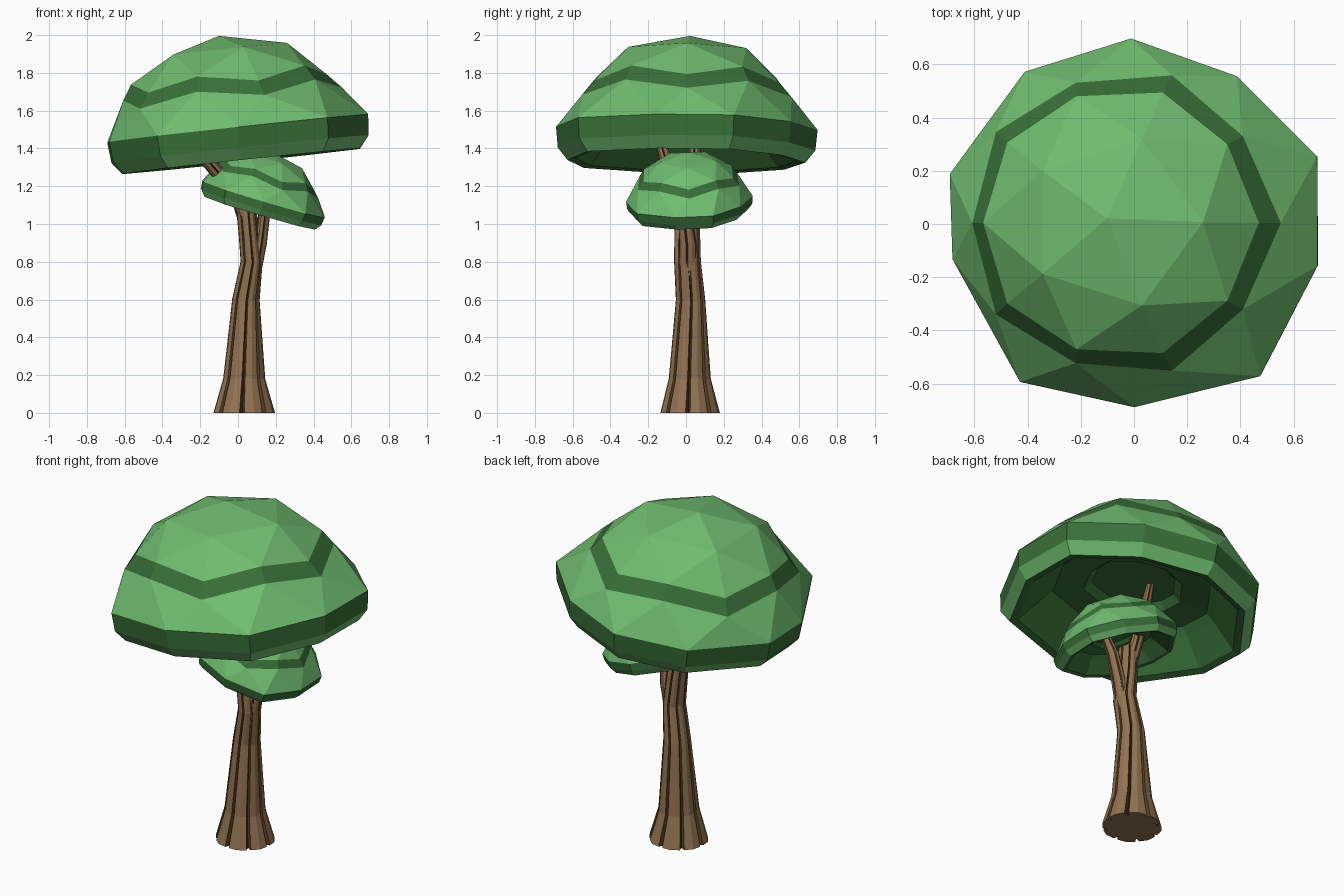
import bpy, bmesh
from math import cos, sin, radians, pi
from mathutils import Matrix, Vector

if "Cube" in bpy.data.objects:
    bpy.data.objects.remove(bpy.data.objects["Cube"])


def material(name, rgb):
    m = bpy.data.materials.new(name)
    m.diffuse_color = (*rgb, 1)
    m.use_nodes = True
    m.node_tree.nodes["Principled BSDF"].inputs["Base Color"].default_value = m.diffuse_color
    return m


LEAF = material("leaf", (0.16, 0.50, 0.16))
LEAF_DARK = material("leaf_dark", (0.04, 0.16, 0.04))
BARK = material("bark", (0.29, 0.17, 0.085))
BARK_DARK = material("bark_dark", (0.09, 0.045, 0.012))

# slightly uneven rim corners: angle, radius
RIM = [(20, 0.735), (55, 0.675), (91, 0.695), (126, 0.705), (165, 0.722),
       (191, 0.70), (234, 0.735), (270, 0.69), (309.6, 0.745), (347, 0.71)]


def finish(bm, name, mats, matrix=None):
    bmesh.ops.recalc_face_normals(bm, faces=bm.faces)
    me = bpy.data.meshes.new(name)
    bm.to_mesh(me)
    bm.free()
    ob = bpy.data.objects.new(name, me)
    for m in mats:
        me.materials.append(m)
    if matrix:
        ob.matrix_world = matrix
    bpy.context.collection.objects.link(ob)


# Canopy: faceted dome with a zigzag stripe, dark rim band and hollow underside
def canopy(name, centre, tilt, roll, size, rim_h=0.175):
    bm = bmesh.new()

    def ring(n, r, h, dx=0.0):
        # r and h are (even, odd) pairs so the stripe can zigzag
        out = []
        for i in range(n):
            a = 2 * pi * i / n
            out.append(bm.verts.new((r[i % 2] * cos(a) + dx,
                                     0.98 * r[i % 2] * sin(a), h[i % 2])))
        return out

    def rim(scale, h):
        return [bm.verts.new((r * scale * cos(radians(a)),
                              r * scale * sin(radians(a)), h)) for a, r in RIM]

    def face(vs, mat):
        bm.faces.new(vs).material_index = mat

    def bridge(a, b, mat):
        for i in range(10):
            j = (i + 1) % 10
            face((a[i], a[j], b[j], b[i]), mat)

    top = bm.verts.new((-0.05, 0.015, 0.672))
    crown = ring(5, (0.335, 0.335), (0.597, 0.597), -0.03)
    hi = ring(10, (0.525, 0.51), (0.41, 0.465), -0.03)
    lo = ring(10, (0.595, 0.565), (0.33, 0.385), -0.025)
    eq = rim(1.0, rim_h)
    for j in range(5):
        k, c = (j + 1) % 5, 2 * j
        face((top, crown[j], crown[k]), 0)
        face((crown[j], hi[c - 1], hi[c]), 0)
        face((crown[j], hi[c], hi[c + 1]), 0)
        face((crown[j], hi[c + 1], crown[k]), 0)
    bridge(hi, lo, 1)
    for i in range(10):
        face((lo[i], eq[i], lo[(i + 1) % 10]), 0)
        face((lo[i], eq[i - 1], eq[i]), 0)
    # rim and stepped dark underside: scale, height, colour of the strip
    prev = eq
    for r, h, mat in [(0.985, 0.065, 1), (0.91, 0.0, 0), (0.85, 0.01, 1),
                      (0.67, 0.15, 1), (0.61, 0.19, 1), (0.38, 0.20, 1),
                      (0.32, 0.24, 1)]:
        nxt = rim(r, h)
        bridge(prev, nxt, mat)
        prev = nxt
    face(prev, 1)
    finish(bm, name, (LEAF, LEAF_DARK),
           Matrix.Translation(centre) @ Matrix.Rotation(radians(roll), 4, 'X')
           @ Matrix.Rotation(radians(tilt), 4, 'Y') @ Matrix.Scale(size, 4))


canopy("large_canopy", (0.02, 0.0, 1.333), -6.1, -0.6, 1.0)
canopy("small_canopy", (0.115, 0.02, 1.06), 16.5, 2.5, 0.485, 0.155)


# Wood: swept lobed section with dark grooves; path = (x, y, z, rx, ry)
def wood(name, path, lobes, depth, twist=0.0):
    bm = bmesh.new()
    rings = []
    pts = [Vector(p[:3]) for p in path]
    for s, (x, y, z, rx, ry) in enumerate(path):
        d = (pts[min(s + 1, len(pts) - 1)] - pts[max(s - 1, 0)]).normalized()
        if s == 0:
            d = Vector((0, 0, 1))
        q = Vector((0, 0, 1)).rotation_difference(d)
        vs = []
        for k in range(lobes):
            for t, f in ((0, 0.97), (0.4, 1.0), (0.8, 0.97), (0.9, 1 - depth)):
                a = 2 * pi * (k + t) / lobes + twist * z
                vs.append(bm.verts.new(
                    pts[s] + q @ Vector((rx * f * cos(a), ry * f * sin(a), 0))))
        rings.append(vs)
    n = lobes * 4
    for a, b in zip(rings, rings[1:]):
        for i in range(n):
            j = (i + 1) % n
            bm.faces.new((a[i], a[j], b[j], b[i])).material_index = int(i % 4 > 1)
    bm.faces.new(rings[0])
    bm.faces.new(rings[-1])
    finish(bm, name, (BARK, BARK_DARK))


wood("trunk", [(0.033, 0.022, 0, 0.168, 0.162), (0.033, 0.02, 0.18, 0.115, 0.115),
               (0.042, 0.024, 0.6, 0.075, 0.08), (0.072, 0.008, 0.8, 0.06, 0.073),
               (0.055, 0.006, 0.97, 0.055, 0.07), (0.04, 0.0, 1.12, 0.055, 0.06)],
     8, 0.22, 0.25)
wood("left_branch", [(0.04, 0.0, 1.02, 0.042, 0.042), (0.0, -0.03, 1.15, 0.042, 0.042),
                     (-0.15, -0.10, 1.32, 0.036, 0.036),
                     (-0.33, -0.15, 1.49, 0.025, 0.025)], 5, 0.25)
wood("right_branch", [(0.09, 0.01, 0.72, 0.03, 0.045), (0.12, 0.01, 0.9, 0.034, 0.045),
                      (0.14, -0.01, 1.06, 0.032, 0.036),
                      (0.19, -0.03, 1.2, 0.022, 0.022)], 5, 0.25)
wood("back_branch", [(0.045, 0.02, 1.0, 0.035, 0.035), (0.02, 0.04, 1.15, 0.038, 0.038),
                     (-0.03, 0.05, 1.35, 0.034, 0.034),
                     (-0.09, 0.03, 1.57, 0.024, 0.024)], 5, 0.25)
